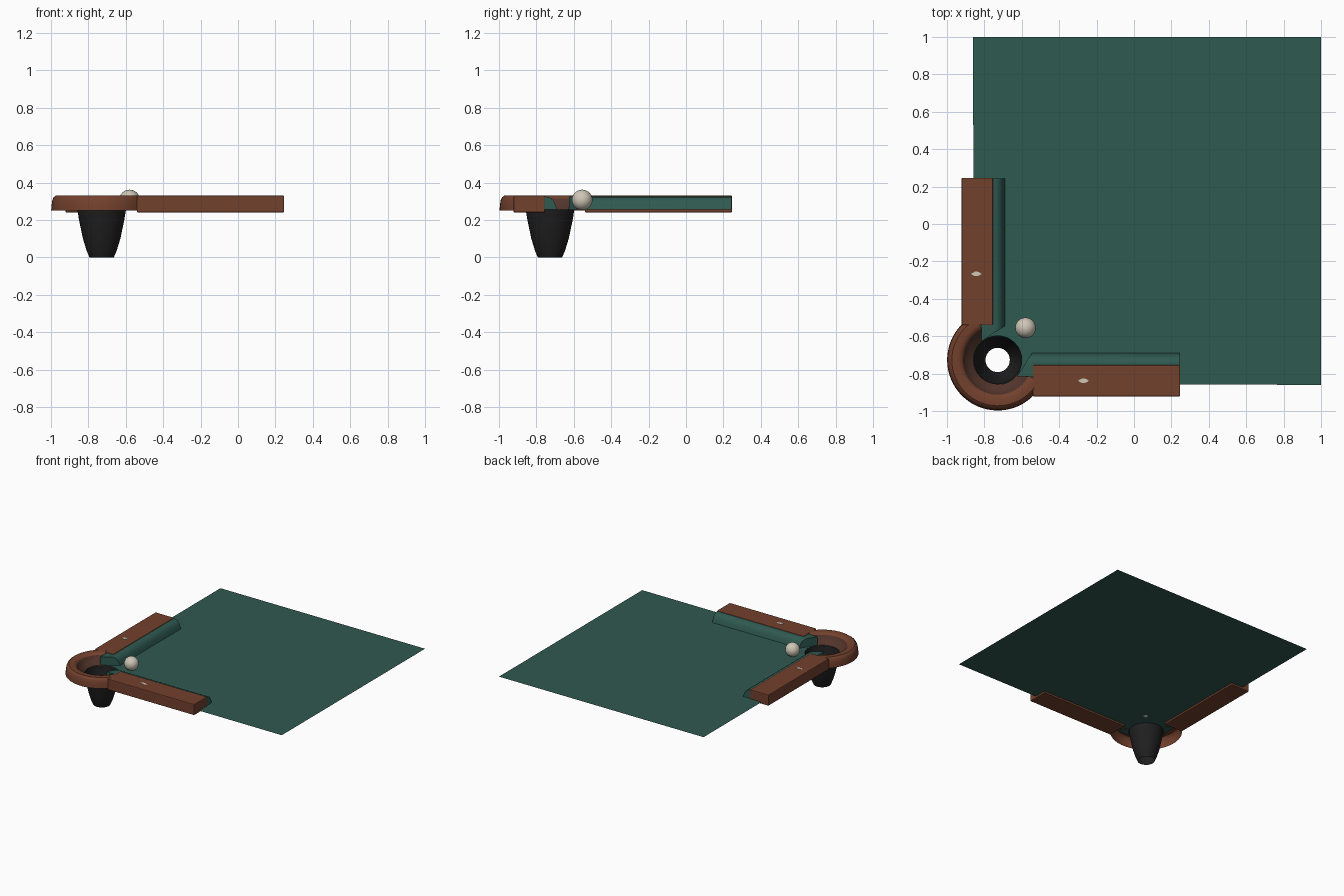
import bpy, bmesh
from math import sin, cos, radians
from mathutils import Vector

cube = bpy.data.objects.get("Cube")
if cube:
    bpy.data.objects.remove(cube)

CENTRE = Vector((-0.729, -0.727, 0))   # pocket axis
CLOTH_Z = 0.255


def material(name, rgb):
    m = bpy.data.materials.new(name)
    m.use_nodes = True
    colour = (*rgb, 1)
    m.diffuse_color = colour
    bsdf = m.node_tree.nodes["Principled BSDF"]
    bsdf.inputs["Base Color"].default_value = colour
    bsdf.inputs["Roughness"].default_value = 0.7
    return m


WOOD = material("reddish wood", (0.17, 0.052, 0.026))
LINER = material("dark leather", (0.085, 0.035, 0.024))
CLOTH = material("green cloth", (0.028, 0.1, 0.08))
BLACK = material("black rubber", (0.014, 0.014, 0.014))
IVORY = material("ivory", (0.62, 0.57, 0.47))


def finish(name, bm, mat, swap=False, closed=True, smooth=None):
    """Turn a bmesh into an object; swap reflects it across the diagonal."""
    if swap:
        for v in bm.verts:
            v.co.x, v.co.y = v.co.y, v.co.x
        bmesh.ops.reverse_faces(bm, faces=bm.faces)
    if closed:
        bmesh.ops.recalc_face_normals(bm, faces=bm.faces)
    mesh = bpy.data.meshes.new(name)
    bm.to_mesh(mesh)
    bm.free()
    mesh.materials.append(mat)
    obj = bpy.data.objects.new(name, mesh)
    bpy.context.collection.objects.link(obj)
    if smooth:
        bpy.ops.object.select_all(action='DESELECT')
        bpy.context.view_layer.objects.active = obj
        obj.select_set(True)
        bpy.ops.object.shade_smooth_by_angle(angle=radians(smooth))
    return obj


def bridge(bm, rings, loop):
    """Skin consecutive rings of vertices with quads."""
    for a, b in zip(rings, rings[1:]):
        n = len(a)
        for i in range(n if loop else n - 1):
            j = (i + 1) % n
            bm.faces.new((a[i], a[j], b[j], b[i]))


def lathe(name, profile, mat, start=0, end=360, steps=40):
    """Revolve an (r, z) profile about the pocket axis."""
    bm = bmesh.new()
    full = end - start == 360
    rings = []
    for r, z in profile:
        ring = []
        for i in range(steps if full else steps + 1):
            a = radians(start + (end - start) * i / steps)
            ring.append(bm.verts.new(CENTRE + Vector((r * cos(a), r * sin(a), z))))
        rings.append(ring)
    bridge(bm, rings, full)
    return finish(name, bm, mat, smooth=35)


# Playing surface with its corner cut away round the pocket
bm = bmesh.new()
outline = [Vector((1, -0.86, 0)), Vector((1, 1, 0)), Vector((-0.86, 1, 0))]
for i in range(25):
    a = radians(180 - 270 * i / 24)
    outline.append(CENTRE + Vector((cos(a), sin(a), 0)) * 0.129)
bm.faces.new([bm.verts.new((p.x, p.y, CLOTH_Z)) for p in outline])
finish("cloth_bed", bm, CLOTH, closed=False)

# Rails and cushions: the left pair is the front pair reflected on the diagonal
NOSE = [(-0.815, 0.256), (-0.815, 0.325), (-0.755, 0.325), (-0.735, 0.323),
        (-0.718, 0.314), (-0.705, 0.298), (-0.697, 0.278), (-0.69, 0.256)]
for side, swap in (("front", False), ("right", True)):
    bm = bmesh.new()
    bmesh.ops.create_cube(bm, size=1)
    for v in bm.verts:
        v.co = (-0.147 + v.co.x * 0.788, -0.838 + v.co.y * 0.168,
                0.285 + v.co.z * 0.09)
    rail = finish(side + "_rail", bm, WOOD, swap)
    bevel = rail.modifiers.new("rounded edges", 'BEVEL')
    bevel.width = 0.006
    bevel.segments = 2

    bm = bmesh.new()
    near = [bm.verts.new((-0.545 + (y + 0.69) * 0.65, y, z)) for y, z in NOSE]
    far = [bm.verts.new((0.244, y, z)) for y, z in NOSE]
    bridge(bm, [near, far], True)
    bm.faces.new(near)
    bm.faces.new(far[::-1])
    finish(side + "_cushion", bm, CLOTH, swap, smooth=30)

# Diamond sight plates let into the rails
for side, x, y in (("front", -0.27, -0.838), ("right", -0.843, -0.267)):
    bm = bmesh.new()
    rings = []
    for z in (0.328, 0.332):
        rings.append([bm.verts.new((x + dx, y + dy, z)) for dx, dy in
                      ((0.03, 0), (0.008, 0.012), (-0.008, 0.012),
                       (-0.03, 0), (-0.008, -0.012), (0.008, -0.012))])
    bridge(bm, rings, True)
    bm.faces.new(rings[0][::-1])
    bm.faces.new(rings[1])
    finish(side + "_sight", bm, IVORY)

# Rounded pocket collar, its leather liner and the tapering cup
ARC = {"start": 117, "end": 333, "steps": 40}
lathe("pocket_collar", [(0.27, 0.25), (0.268, 0.28), (0.264, 0.305),
      (0.257, 0.321), (0.245, 0.33), (0.212, 0.331), (0.195, 0.326),
      (0.185, 0.315)], WOOD, **ARC)
lathe("pocket_liner", [(0.185, 0.315), (0.175, 0.295), (0.158, 0.275),
      (0.128, 0.252)], LINER, **ARC)
lathe("pocket_cup", [(0.13, 0.256), (0.121, 0.2), (0.1, 0.1),
      (0.08, 0.035), (0.065, 0)], BLACK)

# End caps closing the collar where it meets the rails
for tag, deg in (("right", 117), ("front", 333)):
    bm = bmesh.new()
    a = radians(deg)
    section = [(0.27, 0.25), (0.264, 0.305), (0.245, 0.33), (0.212, 0.331),
               (0.185, 0.315), (0.158, 0.275), (0.128, 0.252)]
    bm.faces.new([bm.verts.new(CENTRE + Vector((r * cos(a), r * sin(a), z)))
                  for r, z in section])
    finish("collar_end_" + tag, bm, WOOD, closed=False)

# Ball resting near the pocket mouth
bm = bmesh.new()
bmesh.ops.create_uvsphere(bm, u_segments=24, v_segments=16, radius=0.055)
bmesh.ops.translate(bm, verts=bm.verts, vec=(-0.58, -0.555, 0.307))
finish("ball", bm, IVORY, smooth=40)
